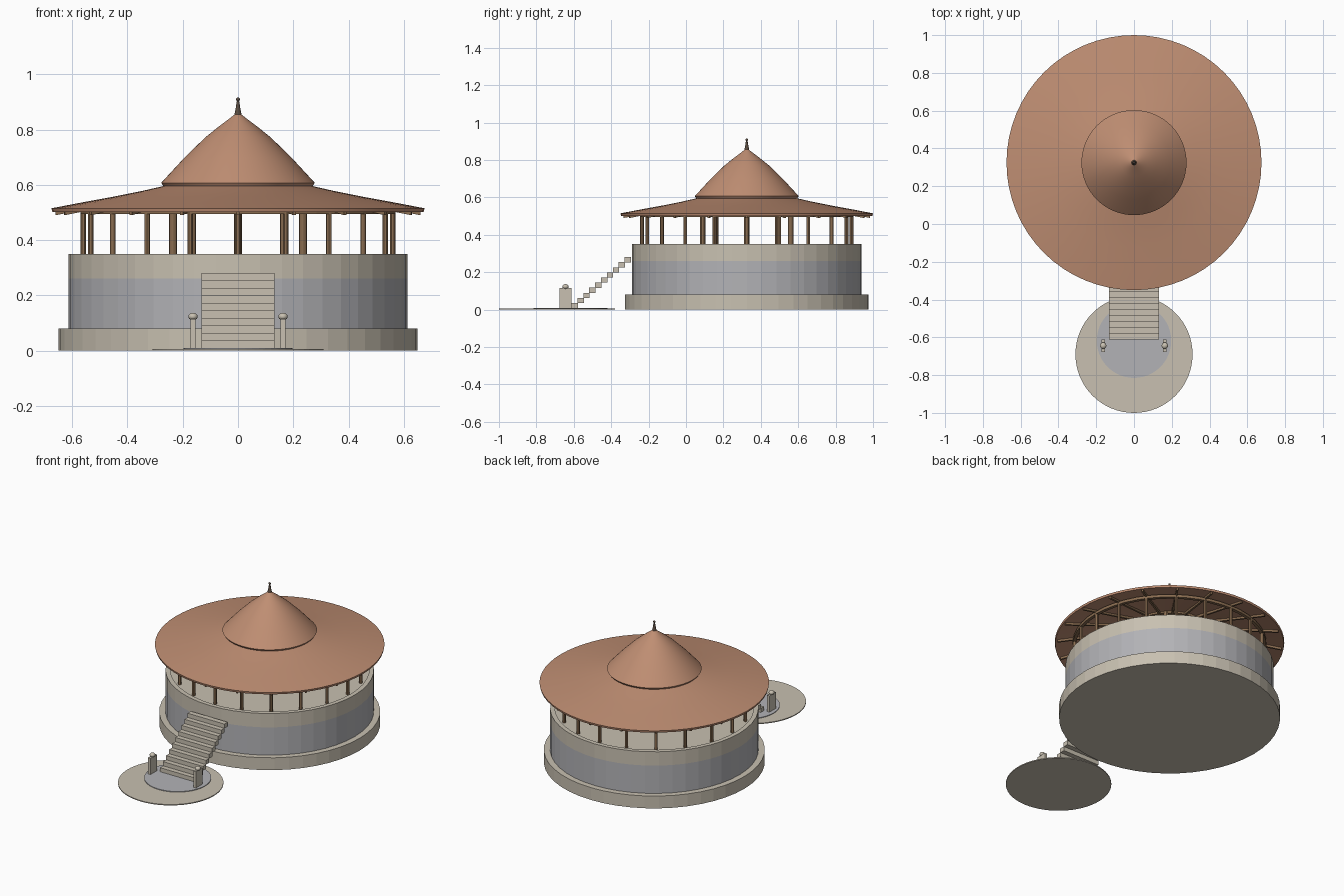
import bpy, math
from mathutils import Vector

if "Cube" in bpy.data.objects:
    bpy.data.objects.remove(bpy.data.objects["Cube"])

CY = 0.325          # centre of the round building
TAU = math.tau


def mat(name, c):
    m = bpy.data.materials.new(name)
    m.diffuse_color = (*c, 1)
    m.use_nodes = True
    m.node_tree.nodes["Principled BSDF"].inputs["Base Color"].default_value = m.diffuse_color
    return m


STONE = mat("stone", (0.58, 0.53, 0.44))
GREY = mat("plaster", (0.45, 0.45, 0.47))
ROOF = mat("roof_tile", (0.52, 0.27, 0.17))
WOOD = mat("wood", (0.25, 0.15, 0.08))
METAL = mat("dark_metal", (0.10, 0.07, 0.05))


def mesh(name, verts, faces, m):
    me = bpy.data.meshes.new(name)
    me.from_pydata(verts, [], faces)
    me.materials.append(m)
    ob = bpy.data.objects.new(name, me)
    bpy.context.collection.objects.link(ob)
    return ob


def lathe(name, prof, m, n=48, x=0, y=CY, closed=False):
    """Revolve (radius, z) points, listed bottom to top along the outside."""
    verts = [(x + r * math.sin(TAU * i / n), y - r * math.cos(TAU * i / n), z)
             for r, z in prof for i in range(n)]
    k = len(prof)
    faces = []
    for j in range(k if closed else k - 1):
        a, b = j * n, (j + 1) % k * n
        faces += [(a + i, a + (i + 1) % n, b + (i + 1) % n, b + i) for i in range(n)]
    if not closed:
        faces += [tuple(reversed(range(n))), tuple(range((k - 1) * n, k * n))]
    return mesh(name, verts, faces, m)


def box(name, c, s, m):
    v = [(c[0] + s[0] * a / 2, c[1] + s[1] * b / 2, c[2] + s[2] * d / 2)
         for a in (-1, 1) for b in (-1, 1) for d in (-1, 1)]
    f = [(0, 1, 3, 2), (4, 6, 7, 5), (0, 4, 5, 1), (2, 3, 7, 6), (0, 2, 6, 4), (1, 5, 7, 3)]
    return mesh(name, v, f, m)


def smooth(ob):
    bpy.ops.object.select_all(action='DESELECT')
    bpy.context.view_layer.objects.active = ob
    ob.select_set(True)
    bpy.ops.object.shade_smooth_by_angle(angle=math.radians(30))


def ball(name, c, r, sz, m):
    bpy.ops.mesh.primitive_uv_sphere_add(segments=16, ring_count=10, radius=r, location=c)
    ob = bpy.context.object
    ob.name = name
    ob.scale.z = sz
    ob.data.materials.append(m)
    smooth(ob)


# plinth and drum wall; the upper band of the wall is stone, with a low rim round the deck
lathe("plinth", [(0.65, 0), (0.65, 0.08)], STONE)
wall = lathe("drum_wall", [(0.613, 0.08), (0.613, 0.26), (0.613, 0.35), (0.585, 0.35), (0.585, 0.34)], GREY)
wall.data.materials.append(STONE)
for p in wall.data.polygons:
    if p.center.z > 0.27:
        p.material_index = 1

# two rings of posts
for label, count, rad, pr, top in (("outer", 20, 0.56, 0.010, 0.505), ("inner", 8, 0.235, 0.014, 0.60)):
    for i in range(count):
        a = TAU * i / count
        smooth(lathe(f"{label}_post_{i}", [(pr, 0.34), (pr, top)], WOOD, 12,
                     rad * math.sin(a), CY - rad * math.cos(a)))

# ring beams on the posts
for label, r, z in (("outer", 0.56, 0.495), ("inner", 0.235, 0.575)):
    lathe(label + "_ring_beam", [(r + .01, z), (r + .01, z + .018), (r - .01, z + .018), (r - .01, z)],
          WOOD, closed=True)

# sloping rafters under the lower roof
for i in range(20):
    a = TAU * i / 20
    out = Vector((math.sin(a), -math.cos(a), 0))
    side = Vector((math.cos(a), math.sin(a), 0)) * 0.006
    v = [Vector((0, CY, 0)) + out * r + side * s + Vector((0, 0, z + h))
         for r, z in ((0.66, 0.49), (0.235, 0.572)) for s, h in ((-1, 0), (1, 0), (1, .015), (-1, .015))]
    mesh(f"rafter_{i}", v, [(3, 2, 1, 0), (4, 5, 6, 7), (0, 1, 5, 4), (1, 2, 6, 5),
                            (2, 3, 7, 6), (3, 0, 4, 7)], WOOD)

# lower ring roof
smooth(lathe("lower_roof", [(0.672, 0.502), (0.675, 0.515), (0.56, 0.537), (0.45, 0.557), (0.35, 0.577),
                            (0.24, 0.602), (0.24, 0.588), (0.45, 0.543)], ROOF, 64, closed=True))

# upper cone roof, an open shell
smooth(lathe("upper_roof", [(0.268, 0.592), (0.278, 0.607), (0.195, 0.697), (0.119, 0.771), (0.072, 0.809),
                            (0.003, 0.861), (0.003, 0.845), (0.115, 0.757), (0.19, 0.683)],
             ROOF, 64, closed=True))

# finial
smooth(lathe("finial_spike", [(0.013, 0.855), (0.009, 0.873), (0.004, 0.905)], METAL, 16))
ball("finial_ball", (0, CY, 0.909), 0.007, 1, METAL)

# front stair of separate blocks
for i in range(10):
    box(f"stair_step_{i}", (0, -0.595 + i * 0.0315, 0.022 + i * 0.0272), (0.264, 0.034, 0.028), STONE)

# forecourt
lathe("forecourt", [(0.31, 0), (0.31, 0.006)], STONE, 64, 0, -0.69)
lathe("forecourt_inlay", [(0.197, 0.001), (0.197, 0.010)], GREY, 48, 0, -0.618)

# gate posts with ball caps
for name, s in (("left", -1), ("right", 1)):
    box(name + "_gate_post", (s * 0.163, -0.644, 0.06), (0.018, 0.066, 0.11), STONE)
    ball(name + "_gate_ball", (s * 0.163, -0.644, 0.123), 0.017, 0.8, STONE)
